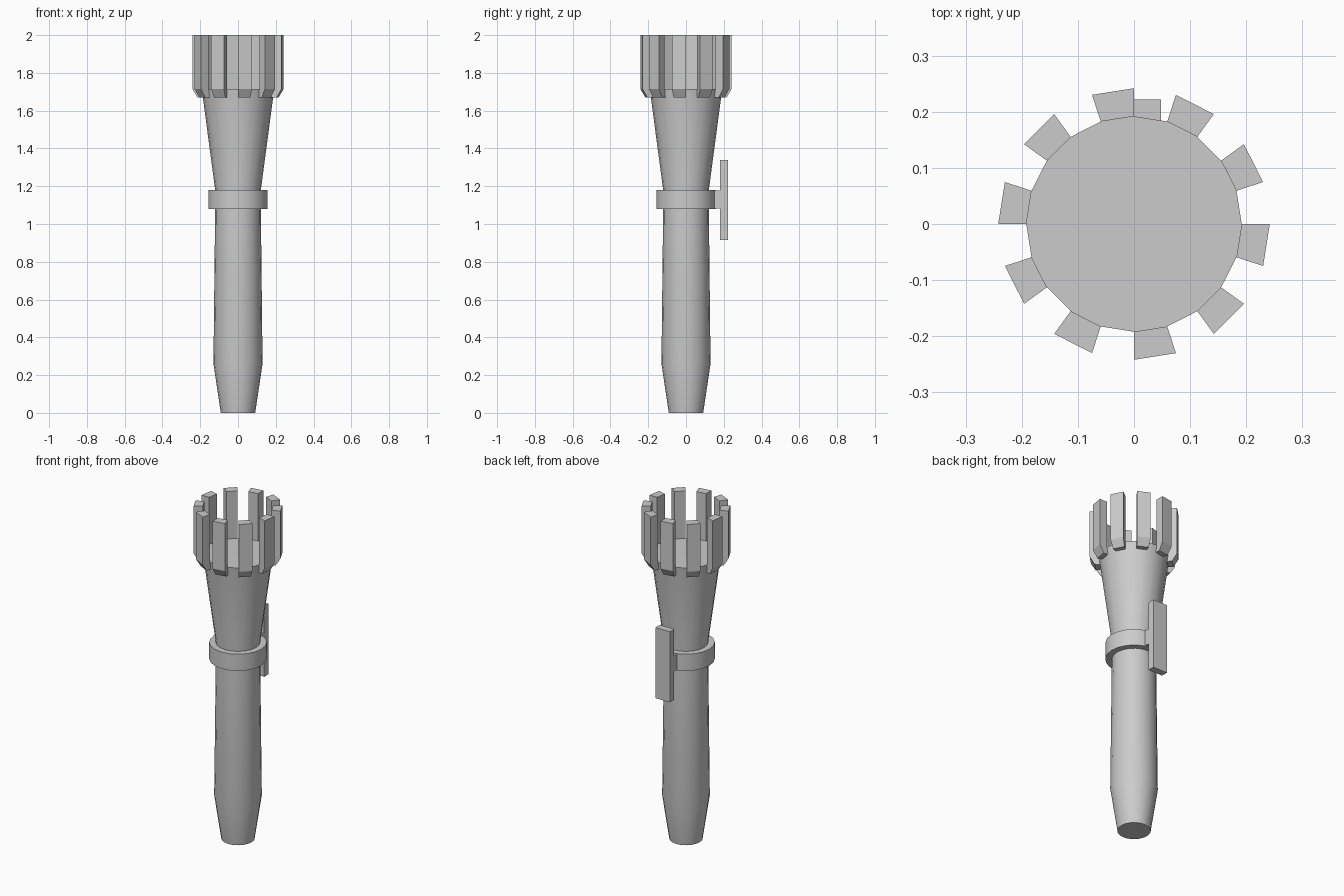
import bpy, bmesh
from math import cos, sin, pi, radians

if "Cube" in bpy.data.objects:
    bpy.data.objects.remove(bpy.data.objects["Cube"])

SIDES = 20
STEP = 2 * pi / SIDES


def make_object(name, bm, smooth=False):
    bmesh.ops.recalc_face_normals(bm, faces=bm.faces)
    mesh = bpy.data.meshes.new(name)
    bm.to_mesh(mesh)
    bm.free()
    obj = bpy.data.objects.new(name, mesh)
    bpy.context.collection.objects.link(obj)
    if smooth:
        bpy.ops.object.select_all(action='DESELECT')
        obj.select_set(True)
        bpy.context.view_layer.objects.active = obj
        bpy.ops.object.shade_smooth_by_angle(angle=radians(30))
    return obj


def lathe(name, profile, closed=False):
    """Revolve (radius, z) points; cap the ends, or close the profile into a ring."""
    bm = bmesh.new()
    rings = [[bm.verts.new((r * cos(i * STEP), r * sin(i * STEP), z)) for i in range(SIDES)]
             for r, z in profile]
    pairs = list(zip(rings, rings[1:]))
    if closed:
        pairs.append((rings[-1], rings[0]))
    else:
        bm.faces.new(rings[0])
        bm.faces.new(rings[-1])
    for a, b in pairs:
        for i in range(SIDES):
            j = (i + 1) % SIDES
            bm.faces.new((a[i], a[j], b[j], b[i]))
    return make_object(name, bm, smooth=True)


def box(name, lo, hi):
    bm = bmesh.new()
    bmesh.ops.create_cube(bm, size=1)
    for v in bm.verts:
        v.co = [(l + h) / 2 + c * (h - l) for l, h, c in zip(lo, hi, v.co)]
    return make_object(name, bm)


# Tapered handle and flared head
lathe("torch_body", [(0.091, 0), (0.13, 0.26), (0.121, 1.08), (0.121, 1.18), (0.192, 1.715)])

# Collar around the handle
lathe("collar", [(0.115, 1.08), (0.157, 1.08), (0.157, 1.18), (0.115, 1.18)], closed=True)

# Wall bracket at the back
box("bracket_arm", (-0.046, 0.125, 1.083), (0.046, 0.19, 1.177))
box("wall_plate", (-0.048, 0.181, 0.915), (0.048, 0.222, 1.34))

# Crown of prongs, one on every other side of the head
prong_profile = [(0.186, 1.67), (0.215, 1.67), (0.242, 1.715),
                 (0.242, 2.0), (0.192, 2.0), (0.192, 1.715)]
bm = bmesh.new()
for k in range(SIDES // 2):
    sides = []
    for angle in (-2 * k * STEP, -(2 * k + 1) * STEP):
        sides.append([bm.verts.new((r * cos(angle), r * sin(angle), z)) for r, z in prong_profile])
    a, b = sides
    bm.faces.new(a)
    bm.faces.new(b)
    for i in range(len(a)):
        j = (i + 1) % len(a)
        bm.faces.new((a[i], a[j], b[j], b[i]))
make_object("crown_prongs", bm)
